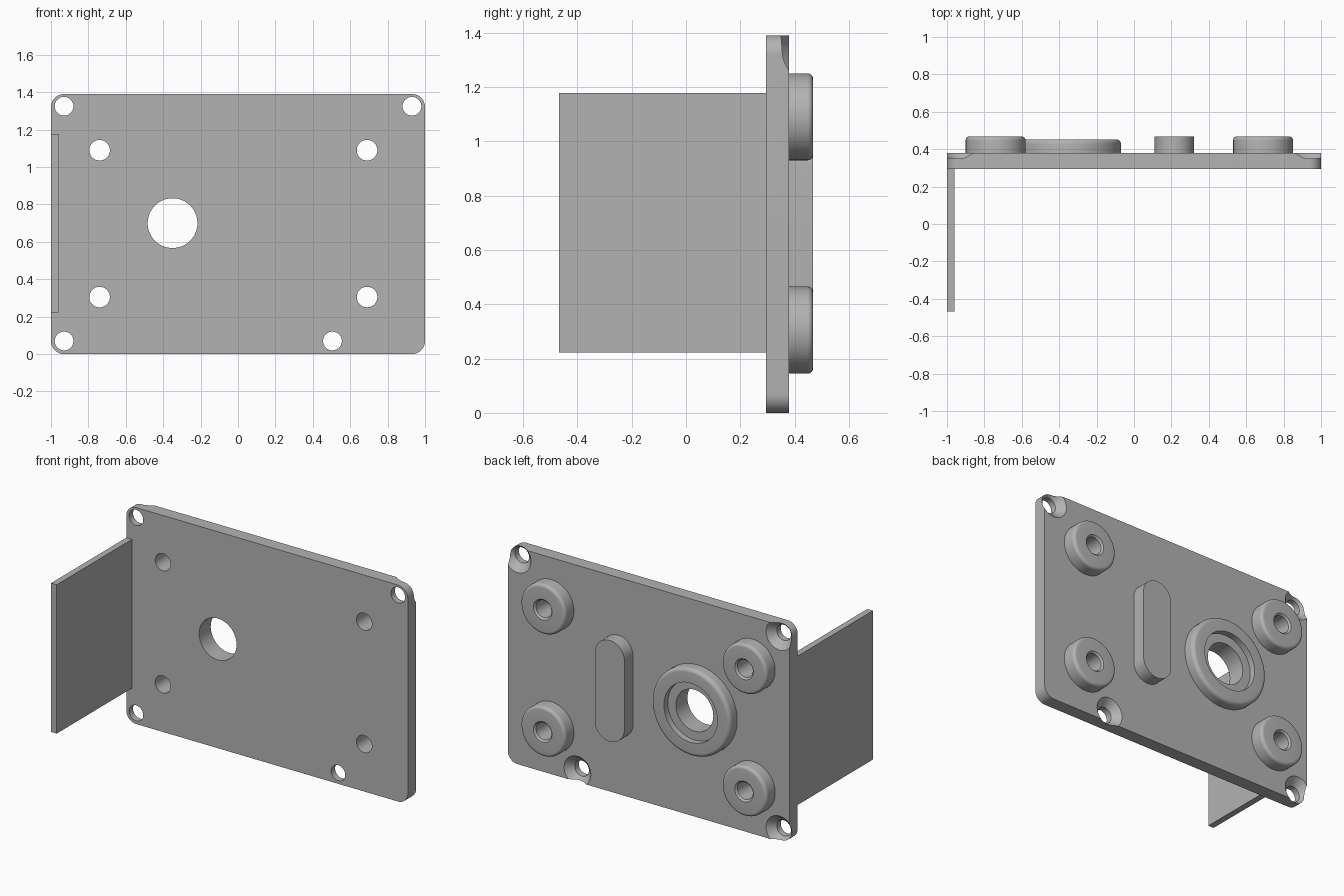
import bpy, bmesh, math

if "Cube" in bpy.data.objects:
    bpy.data.objects.remove(bpy.data.objects["Cube"], do_unlink=True)

FRONT, BACK, TOP = 0.295, 0.38, 0.468   # plate front, plate back, boss top (y)
HEIGHT, CORNER = 1.39, 0.07
SCREWS = [(-0.93, 1.325), (0.93, 1.325), (-0.93, 0.07), (0.505, 0.07)]
BOSSES = [(x, z) for x in (-0.74, 0.69) for z in (0.305, 1.09)]
BORE = (-0.35, 0.7)

gray = bpy.data.materials.new("plain gray")
gray.use_nodes = True
gray.diffuse_color = (0.45, 0.45, 0.45, 1)
gray.node_tree.nodes["Principled BSDF"].inputs["Base Color"].default_value = gray.diffuse_color


def finish(name, bm):
    """Turn a bmesh into a named object with the shared material."""
    bmesh.ops.remove_doubles(bm, verts=bm.verts, dist=1e-5)
    bmesh.ops.recalc_face_normals(bm, faces=bm.faces)
    mesh = bpy.data.meshes.new(name)
    bm.to_mesh(mesh)
    bm.free()
    mesh.materials.append(gray)
    obj = bpy.data.objects.new(name, mesh)
    bpy.context.collection.objects.link(obj)
    return obj


def smooth(obj):
    bpy.ops.object.select_all(action='DESELECT')
    obj.select_set(True)
    bpy.context.view_layer.objects.active = obj
    bpy.ops.object.shade_smooth_by_angle(angle=math.radians(30))


def lathe(bm, profile, centre, steps=64):
    """Revolve closed (radius, y) profile around a y-directed axis."""
    rings = []
    for i in range(steps):
        a = math.tau * i / steps
        rings.append([bm.verts.new((centre[0] + r * math.cos(a), y,
                                    centre[1] + r * math.sin(a))) for r, y in profile])
    n = len(profile)
    for i in range(steps):
        p, q = rings[i], rings[(i + 1) % steps]
        for j in range(n):
            k = (j + 1) % n
            if profile[j][0] == 0 and profile[k][0] == 0:
                continue
            loop = [p[j], p[k], q[k], q[j]]
            if profile[j][0] == 0:
                loop = loop[:3]
            elif profile[k][0] == 0:
                loop = [p[j], p[k], q[j]]
            bm.faces.new(loop)


def rounded_slab(bm, x, z, width, height, radius, y0, y1, seg=16):
    """Rounded rectangle in the xz plane, extruded along y."""
    pts = []
    for quarter, (sx, sz) in enumerate([(1, 1), (-1, 1), (-1, -1), (1, -1)]):
        for i in range(seg + 1):
            a = math.pi / 2 * (quarter + i / seg)
            pts.append((x + sx * (width / 2 - radius) + radius * math.cos(a), y0,
                        z + sz * (height / 2 - radius) + radius * math.sin(a)))
    face = bm.faces.new([bm.verts.new(p) for p in pts])
    out = bmesh.ops.extrude_face_region(bm, geom=[face])
    new = [v for v in out["geom"] if isinstance(v, bmesh.types.BMVert)]
    bmesh.ops.translate(bm, verts=new, vec=(0, y1 - y0, 0))
    if not face.is_valid or len(bm.faces) < len(pts) + 2:
        bm.faces.new([v for v in bm.verts if v not in new])


def fillet(radius, top, f, seg=6):
    """Rounded outer edge from the wall up onto the top face."""
    return [(radius - f + f * math.cos(math.pi / 2 * i / seg),
             top - f + f * math.sin(math.pi / 2 * i / seg)) for i in range(seg + 1)]


# Drill for straight holes and countersunk screw holes
bm = bmesh.new()
lo, hi = FRONT - 0.05, BACK + 0.05
for centre, r in [(b, 0.055) for b in BOSSES] + [(BORE, 0.133)]:
    lathe(bm, [(0, lo), (r, lo), (r, hi), (0, hi)], centre)
for centre in SCREWS:
    lathe(bm, [(0, lo), (0.05, lo), (0.05, BACK - 0.045), (0.145, hi), (0, hi)], centre)
drill = finish("hole_drill", bm)
drill.hide_render = True

# Base plate with holes
bm = bmesh.new()
rounded_slab(bm, 0, HEIGHT / 2, 2, HEIGHT, CORNER, FRONT, BACK)
plate = finish("base_plate", bm)
cut = plate.modifiers.new("holes", 'BOOLEAN')
cut.operation, cut.solver, cut.object = 'DIFFERENCE', 'EXACT', drill
bpy.context.view_layer.objects.active = plate
bpy.ops.object.modifier_apply(modifier=cut.name)
bpy.data.objects.remove(drill, do_unlink=True)
smooth(plate)

# Four round bosses with chamfered holes
for i, centre in enumerate(BOSSES):
    bm = bmesh.new()
    lathe(bm, [(0.16, BACK)] + fillet(0.16, TOP, 0.02)
          + [(0.066, TOP), (0.055, TOP - 0.011), (0.055, BACK)], centre)
    smooth(finish(f"boss_{i + 1}", bm))

# Bearing ring with a stepped recess
bm = bmesh.new()
rim = TOP - 0.015
lathe(bm, [(0.28, BACK)] + fillet(0.28, rim, 0.025)
      + [(0.19, rim), (0.19, rim - 0.04), (0.133, rim - 0.04), (0.133, BACK)], BORE)
smooth(finish("bearing_ring", bm))

# Raised oblong pad
bm = bmesh.new()
rounded_slab(bm, 0.215, HEIGHT / 2, 0.21, 0.65, 0.105, BACK, TOP)
smooth(finish("oblong_pad", bm))

# Side flange reaching forward
bm = bmesh.new()
bmesh.ops.create_cube(bm, size=1)
bmesh.ops.scale(bm, vec=(0.04, FRONT + TOP, 0.956), verts=bm.verts)
bmesh.ops.translate(bm, vec=(-0.98, (FRONT - TOP) / 2, 0.7), verts=bm.verts)
finish("side_flange", bm)
